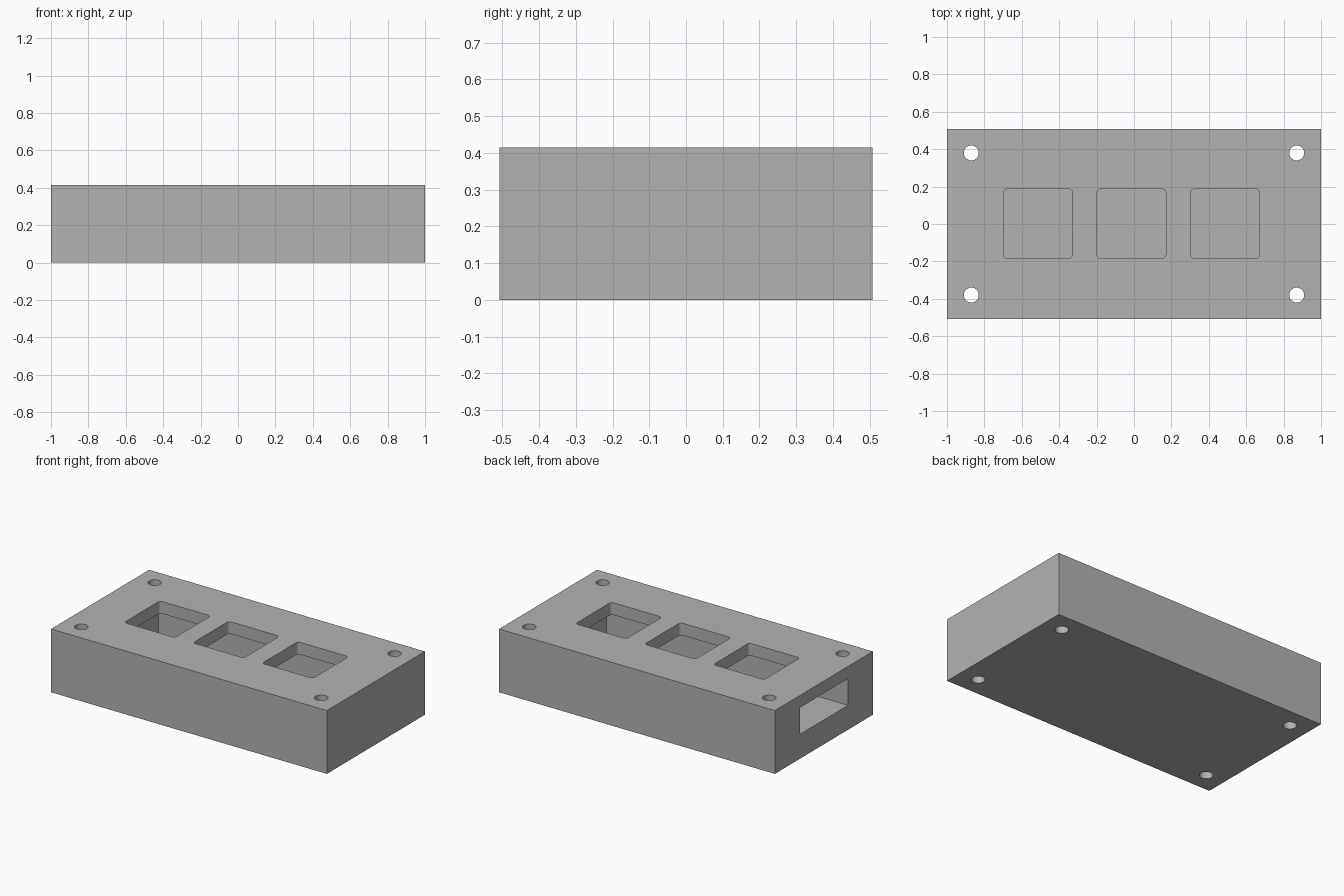
import bpy
import bmesh
from mathutils import Matrix, Vector

if "Cube" in bpy.data.objects:
    bpy.data.objects.remove(bpy.data.objects["Cube"], do_unlink=True)

LENGTH, WIDTH, HEIGHT = 2.0, 1.015, 0.415
FLOOR, CEILING = 0.16, 0.335

grey = bpy.data.materials.new("plain_grey")
grey.use_nodes = True
colour = (0.45, 0.45, 0.45, 1)
grey.diffuse_color = colour
grey.node_tree.nodes["Principled BSDF"].inputs["Base Color"].default_value = colour


def finish(name, bm):
    mesh = bpy.data.meshes.new(name)
    bm.to_mesh(mesh)
    bm.free()
    mesh.materials.append(grey)
    obj = bpy.data.objects.new(name, mesh)
    bpy.context.collection.objects.link(obj)
    return obj


def box(name, low, high, corner=0):
    """Box between two corners, with optionally rounded upright edges."""
    low, high = Vector(low), Vector(high)
    bm = bmesh.new()
    matrix = Matrix.Translation((low + high) / 2) @ Matrix.Diagonal((*(high - low), 1))
    bmesh.ops.create_cube(bm, size=1, matrix=matrix)
    if corner:
        upright = [e for e in bm.edges
                   if abs(e.verts[0].co.z - e.verts[1].co.z) > 0.01]
        bmesh.ops.bevel(bm, geom=upright, offset=corner, segments=4,
                        profile=0.5, affect='EDGES')
    return finish(name, bm)


def cylinder(name, x, y, radius):
    bm = bmesh.new()
    bmesh.ops.create_cone(bm, cap_ends=True, segments=32, radius1=radius,
                          radius2=radius, depth=1,
                          matrix=Matrix.Translation((x, y, HEIGHT / 2)))
    return finish(name, bm)


# Solid block
body = box("case_body", (-LENGTH / 2, -WIDTH / 2, 0), (LENGTH / 2, WIDTH / 2, HEIGHT))

# Inner chamber and the opening in the end wall
cutters = [
    box("chamber_cutter", (-0.75, -0.25, FLOOR), (0.75, 0.25, CEILING)),
    box("end_slot_cutter", (-1.1, -0.25, FLOOR), (-0.757, 0.25, CEILING)),
]

# Three square windows through the top plate
for x in (-0.513, -0.014, 0.487):
    cutters.append(box("window_cutter", (x - 0.184, -0.184, CEILING - 0.04),
                       (x + 0.184, 0.187, HEIGHT + 0.1), 0.02))

# Screw holes in the four corners
for x in (-0.87, 0.87):
    for y in (-0.38, 0.38):
        cutters.append(cylinder("screw_hole_cutter", x, y, 0.04))

# Cut everything and drop the cutters
bpy.context.view_layer.objects.active = body
for cutter in cutters:
    cutter.hide_render = True
    cut = body.modifiers.new("cut", 'BOOLEAN')
    cut.operation = 'DIFFERENCE'
    cut.solver = 'EXACT'
    cut.object = cutter
    bpy.ops.object.modifier_apply(modifier=cut.name)
    bpy.data.objects.remove(cutter, do_unlink=True)

# Smooth hole walls, sharp box edges
bpy.ops.object.select_all(action='DESELECT')
body.select_set(True)
bpy.ops.object.shade_smooth_by_angle(angle=0.6)
